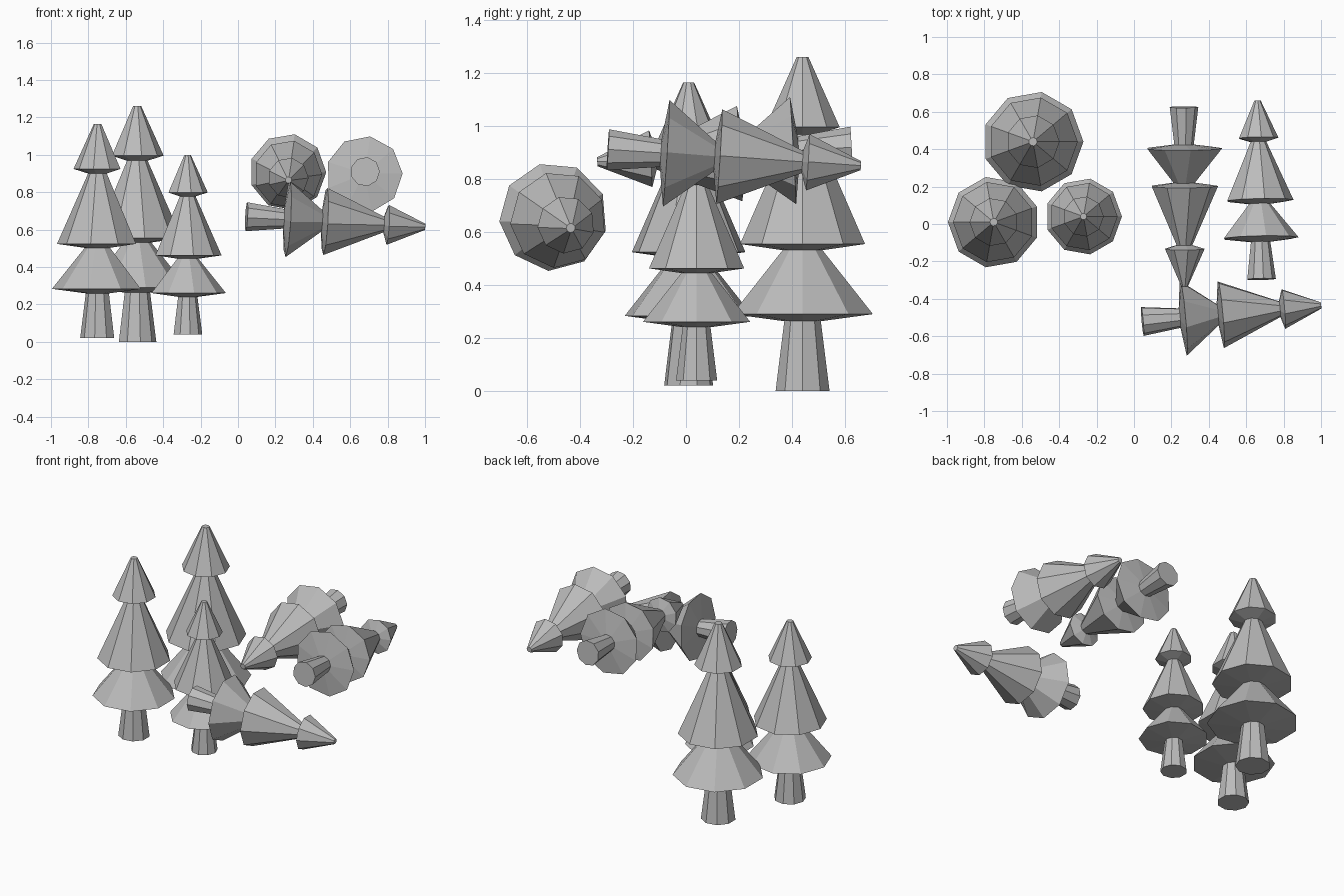
import bpy
import math
from mathutils import Vector

cube = bpy.data.objects.get("Cube")
if cube:
    bpy.data.objects.remove(cube, do_unlink=True)

SIDES = 9

grey = bpy.data.materials.new("plain_grey")
grey.use_nodes = True
COLOUR = (0.5, 0.5, 0.5, 1)
grey.diffuse_color = COLOUR
grey.node_tree.nodes["Principled BSDF"].inputs["Base Color"].default_value = COLOUR


def lathe_mesh(name, profile):
    """Turn (radius, height) points about z, with a flat cap at each end."""
    verts, faces = [], []
    for r, z in profile:
        for i in range(SIDES):
            a = math.tau * i / SIDES
            verts.append((r * math.cos(a), r * math.sin(a), z))
    for k in range(len(profile) - 1):
        for i in range(SIDES):
            j = (i + 1) % SIDES
            low, high = k * SIDES, (k + 1) * SIDES
            faces.append((low + i, low + j, high + j, high + i))
    faces.append(tuple(reversed(range(SIDES))))
    faces.append(tuple(range(len(verts) - SIDES, len(verts))))
    mesh = bpy.data.meshes.new(name)
    mesh.from_pydata(verts, [], faces)
    mesh.materials.append(grey)
    return mesh


# Parts of a tree one unit tall: tapered trunk and three skirts of branches,
# each with a shallow underside sloping down to the stem
PARTS = [
    lathe_mesh("trunk", [(0.082, 0), (0.053, 0.23)]),
    lathe_mesh("lower_branches", [(0.05, 0.208), (0.214, 0.23), (0.05, 0.435)]),
    lathe_mesh("middle_branches", [(0.05, 0.42), (0.19, 0.44), (0.04, 0.78)]),
    lathe_mesh("top_branches", [(0.04, 0.767), (0.113, 0.79), (0.018, 1.0)]),
]


def add_tree(name, base, tip, turn=0):
    base, axis = Vector(base), Vector(tip) - Vector(base)
    root = bpy.data.objects.new(name, None)
    root.hide_render = True
    root.location = base
    spin = Vector((0, 0, 1)).rotation_difference(axis).to_euler()
    root.rotation_euler = spin
    root.scale = (axis.length,) * 3
    bpy.context.collection.objects.link(root)
    for mesh in PARTS:
        part = bpy.data.objects.new(name + "_" + mesh.name, mesh)
        part.parent = root
        part.rotation_euler.z = math.radians(turn)
        bpy.context.collection.objects.link(part)


# Standing trees
add_tree("tall_tree", (-0.54, 0.44, 0), (-0.54, 0.44, 1.26))
add_tree("medium_tree", (-0.75, 0.01, 0.02), (-0.75, 0.01, 1.165), 180)
add_tree("small_tree", (-0.27, 0.04, 0.04), (-0.27, 0.04, 1.0))

# Felled trees
add_tree("felled_tree_left", (0.68, -0.295, 0.91), (0.66, 0.66, 0.85))
add_tree("felled_tree_middle", (0.265, 0.625, 0.92), (0.27, -0.335, 0.865))
add_tree("felled_tree_front", (0.045, -0.52, 0.67), (1.0, -0.435, 0.615))

bpy.context.view_layer.update()
